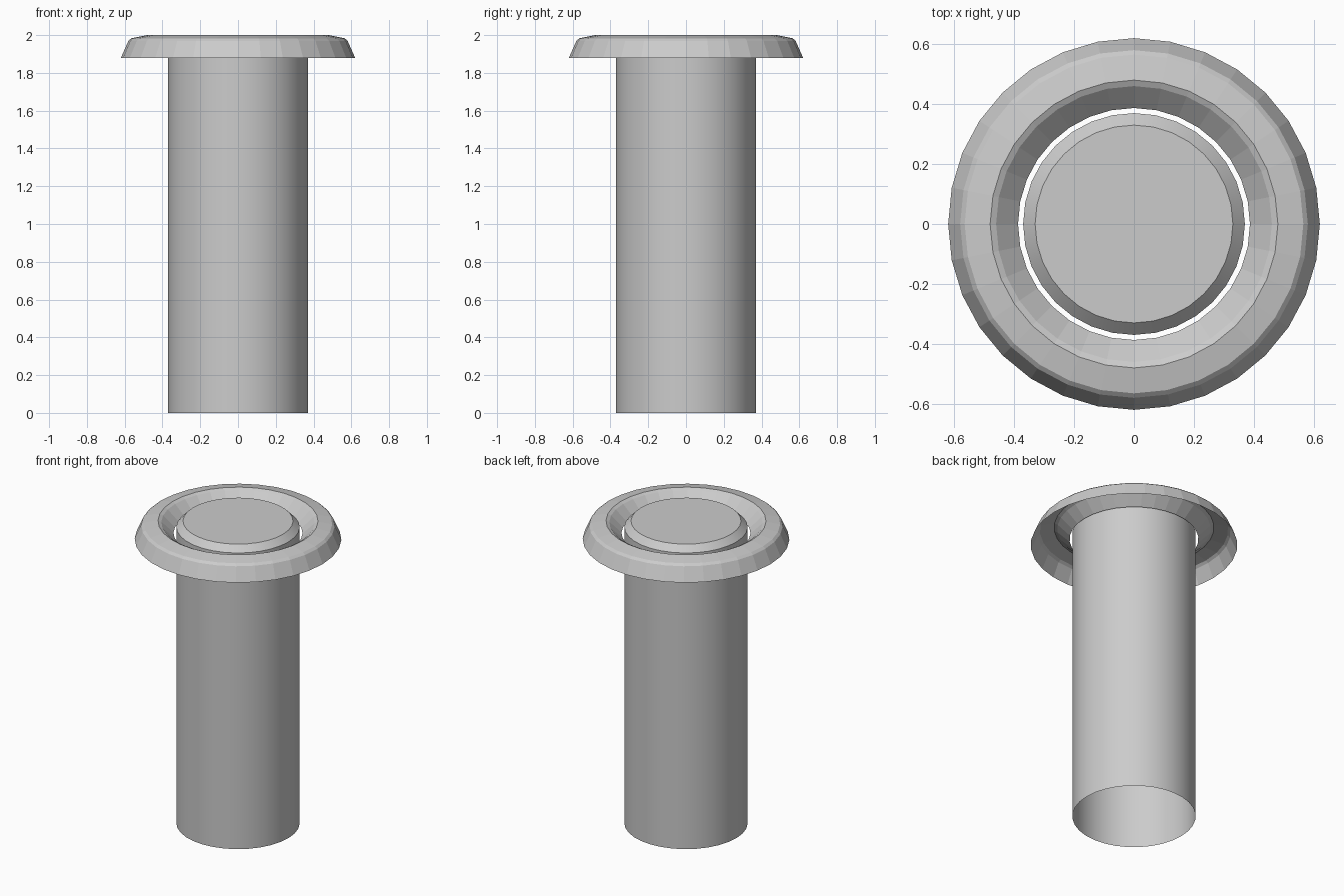
import bpy, bmesh
from math import cos, sin, tau, radians

if "Cube" in bpy.data.objects:
    bpy.data.objects.remove(bpy.data.objects["Cube"])

SIDES = 32


def lathe(name, profile, cap_top=False):
    """Spin an (r, z) profile, listed from bottom/outside on, about z."""
    bm = bmesh.new()
    rings = [[bm.verts.new((r * cos(tau * i / SIDES), r * sin(tau * i / SIDES), z))
              for i in range(SIDES)] for r, z in profile]
    for a, b in zip(rings, rings[1:]):
        for i in range(SIDES):
            j = (i + 1) % SIDES
            bm.faces.new((a[i], a[j], b[j], b[i]))
    if cap_top:
        bm.faces.new(rings[-1])
    mesh = bpy.data.meshes.new(name)
    bm.to_mesh(mesh)
    bm.free()
    obj = bpy.data.objects.new(name, mesh)
    bpy.context.collection.objects.link(obj)
    bpy.ops.object.select_all(action='DESELECT')
    obj.select_set(True)
    bpy.context.view_layer.objects.active = obj
    return obj


# Plunger: open-bottomed tube with a chamfered, closed top
lathe("plunger", [(0.37, 0), (0.37, 1.96), (0.33, 2.0)], cap_top=True)
bpy.ops.object.shade_smooth_by_angle(angle=radians(30))

# Collar: thin hollow ring, flared skirt outside and sloped funnel inside
lathe("collar", [(0.62, 1.88), (0.58, 1.97), (0.565, 1.983), (0.48, 2.0),
                 (0.46, 1.99), (0.387, 1.92)])
